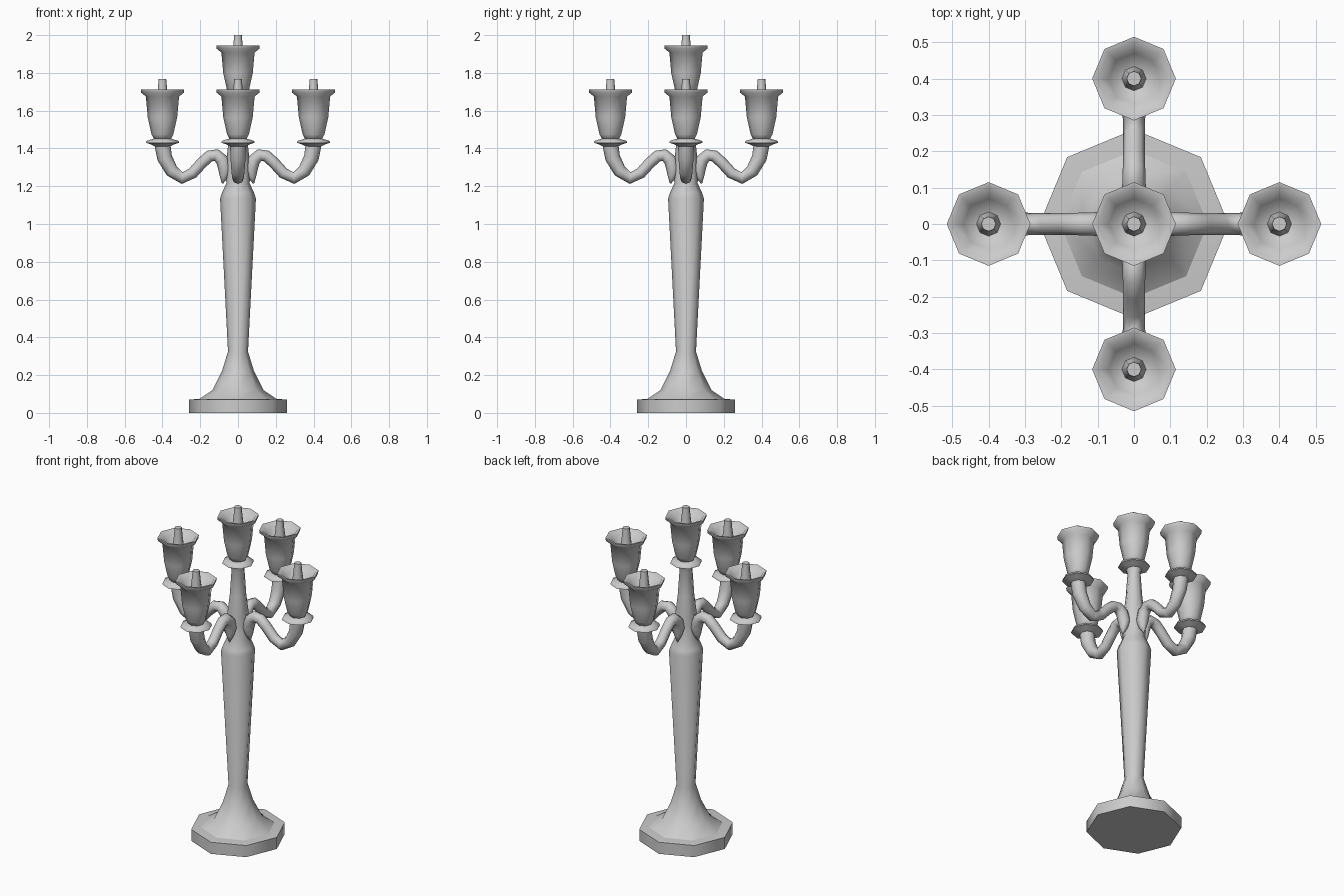
import bpy, bmesh, math
from mathutils import Vector, Matrix

cube = bpy.data.objects.get("Cube")
if cube:
    bpy.data.objects.remove(cube, do_unlink=True)

SIDES = 8
metal = bpy.data.materials.new("grey metal")
metal.use_nodes = True
GREY = (0.6, 0.6, 0.6, 1)
metal.diffuse_color = GREY
metal.node_tree.nodes["Principled BSDF"].inputs["Base Color"].default_value = GREY


def loft(name, rings):
    """Skin (centre, axis_u, axis_v, radius) rings and close both ends."""
    bm = bmesh.new()
    loops = []
    for centre, u, v, r in rings:
        angles = [2 * math.pi * i / SIDES for i in range(SIDES)]
        loops.append([bm.verts.new(centre + (u * math.cos(a) + v * math.sin(a)) * r)
                      for a in angles])
    for low, high in zip(loops, loops[1:]):
        for i in range(SIDES):
            j = (i + 1) % SIDES
            bm.faces.new((low[i], low[j], high[j], high[i]))
    bm.faces.new(loops[0][::-1])
    bm.faces.new(loops[-1])
    bmesh.ops.recalc_face_normals(bm, faces=bm.faces)
    mesh = bpy.data.meshes.new(name)
    bm.to_mesh(mesh)
    bm.free()
    mesh.materials.append(metal)
    obj = bpy.data.objects.new(name, mesh)
    bpy.context.collection.objects.link(obj)
    bpy.ops.object.select_all(action='DESELECT')
    obj.select_set(True)
    bpy.context.view_layer.objects.active = obj
    bpy.ops.object.shade_smooth_by_angle(angle=math.radians(75))
    return obj


def lathe(name, profile, base=(0, 0, 0)):
    """Turn (radius, height) pairs about a vertical axis."""
    x, y = Vector((1, 0, 0)), Vector((0, 1, 0))
    return loft(name, [(Vector(base) + Vector((0, 0, z)), x, y, r) for r, z in profile])


def tube(name, path, turn):
    """Sweep (distance, height, radius) points in the radial plane, then turn it."""
    pts = [Vector((d, 0, z)) for d, z, r in path]
    side = Vector((0, 1, 0))
    rings = []
    for i, p in enumerate(pts):
        along = (pts[min(i + 1, len(pts) - 1)] - pts[max(i - 1, 0)]).normalized()
        rings.append((p, side, along.cross(side), path[i][2]))
    obj = loft(name, rings)
    obj.data.transform(Matrix.Rotation(turn, 4, 'Z'))
    return obj


# Foot and column
lathe("foot", [(0.26, 0), (0.26, 0.07), (0.2, 0.075)])
lathe("column", [(0.21, 0.07), (0.135, 0.12), (0.085, 0.22), (0.053, 0.325),
                 (0.095, 1.135), (0.085, 1.165), (0.062, 1.215), (0.064, 1.32),
                 (0.046, 1.47), (0.036, 1.62), (0.045, 1.65)])

# Candle cup, with heights measured from the underside of its drip dish
DISH = [(0.04, 0), (0.062, 0.012), (0.088, 0.02), (0.085, 0.03), (0.045, 0.042)]
CUP = [(0.042, 0.035), (0.058, 0.065), (0.078, 0.155), (0.088, 0.265), (0.113, 0.285),
       (0.115, 0.302), (0.1, 0.3), (0.07, 0.265), (0.035, 0.235)]
SPIKE = [(0.034, 0.23), (0.025, 0.3), (0.02, 0.357)]


def candle_holder(prefix, base):
    lathe(prefix + "_dish", DISH, base)
    lathe(prefix + "_cup", CUP, base)
    lathe(prefix + "_spike", SPIKE, base)


candle_holder("centre", (0, 0, 1.643))

# Four curled arms, each ending in a point against the column
ARM = [(0.4, 1.42, 0.042), (0.388, 1.35, 0.04), (0.35, 1.28, 0.035), (0.295, 1.243, 0.031),
       (0.24, 1.27, 0.03), (0.19, 1.325, 0.03), (0.15, 1.36, 0.031), (0.115, 1.365, 0.032),
       (0.085, 1.34, 0.034), (0.07, 1.29, 0.034), (0.075, 1.25, 0.022), (0.082, 1.215, 0.004)]
for n, label in enumerate(("left", "back", "right", "front")):
    turn = n * math.pi / 2
    tube(label + "_arm", ARM, turn)
    candle_holder(label, (0.4 * math.cos(turn), 0.4 * math.sin(turn), 1.41))
